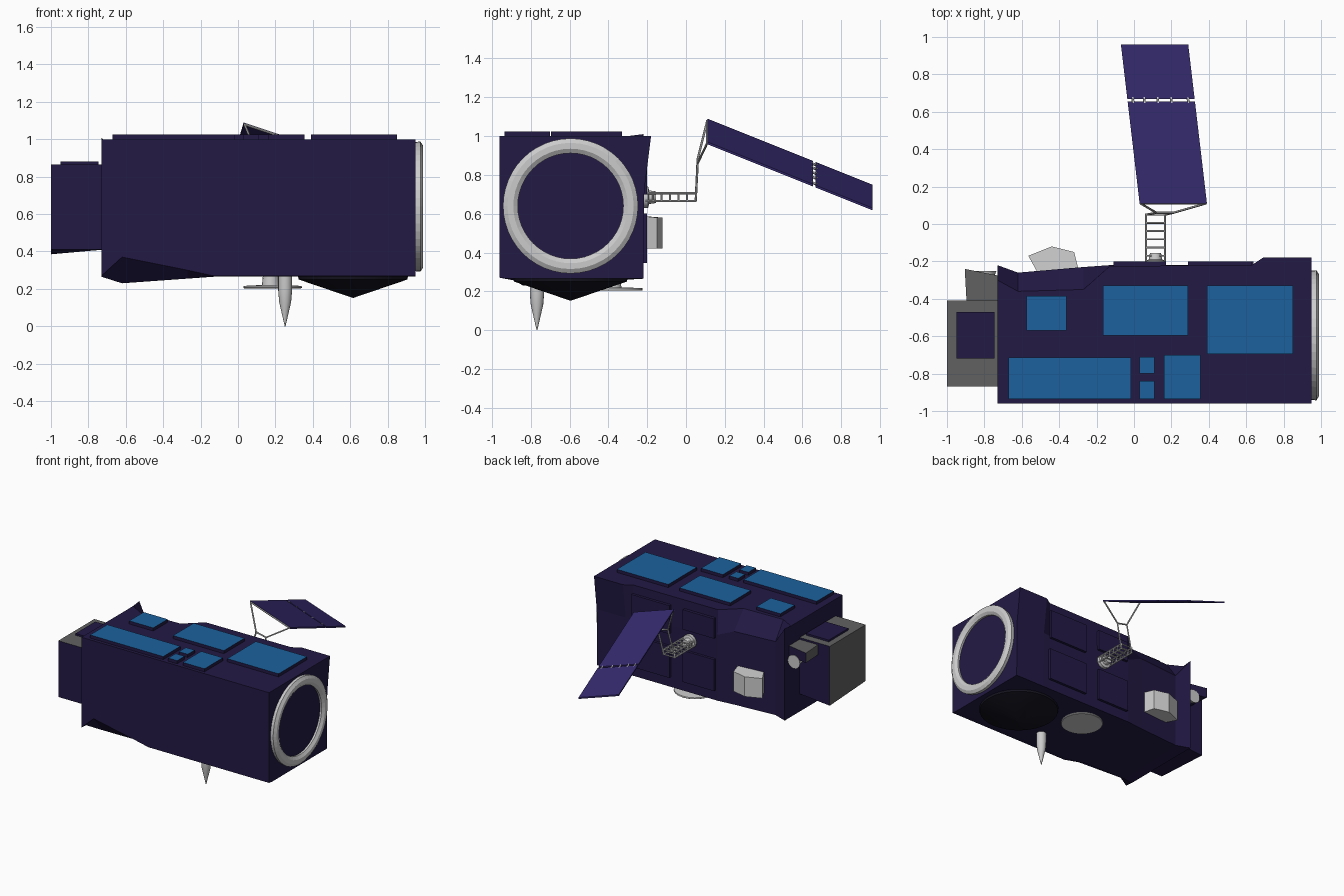
import bpy, bmesh, math
from mathutils import Vector

if "Cube" in bpy.data.objects:
    bpy.data.objects.remove(bpy.data.objects["Cube"])

def mat(name, r, g, b):
    m = bpy.data.materials.new(name)
    m.diffuse_color = (r, g, b, 1)
    m.use_nodes = True
    m.node_tree.nodes["Principled BSDF"].inputs["Base Color"].default_value = m.diffuse_color
    return m

HULL = mat("hull_purple", 0.017, 0.010, 0.060)
CELL = mat("cell_purple", 0.035, 0.023, 0.155)
BLUE = mat("panel_blue", 0.011, 0.120, 0.340)
DARK = mat("dark_grey", 0.12, 0.12, 0.12)
BLACK = mat("near_black", 0.008, 0.007, 0.014)

def make(name, verts, faces, material=None):
    me = bpy.data.meshes.new(name)
    me.from_pydata([tuple(v) for v in verts], [], faces)
    bm = bmesh.new()
    bm.from_mesh(me)
    bmesh.ops.recalc_face_normals(bm, faces=bm.faces)
    bm.to_mesh(me)
    bm.free()
    ob = bpy.data.objects.new(name, me)
    bpy.context.collection.objects.link(ob)
    if material:
        me.materials.append(material)
    return ob

def loft(name, rings, material=None):
    """Skin matching closed rings and cap both ends."""
    n = len(rings[0])
    faces = [tuple(range(n)), tuple(range((len(rings) - 1) * n, len(rings) * n))]
    for r in range(len(rings) - 1):
        for i in range(n):
            j = (i + 1) % n
            faces.append((r*n + i, r*n + j, r*n + n + j, r*n + n + i))
    return make(name, [v for ring in rings for v in ring], faces, material)

def box(name, x0, x1, y0, y1, z0, z1, material=None):
    return loft(name, [[(x0, y0, z), (x1, y0, z), (x1, y1, z), (x0, y1, z)] for z in (z0, z1)], material)

def paint(ob, material, test):
    """Give faces whose normal passes the test a second material."""
    ob.data.materials.append(material)
    for p in ob.data.polygons:
        if test(p.normal):
            p.material_index = len(ob.data.materials) - 1

def turned(name, centre, axis, profile, n, material=None, smooth=True):
    """Profile of (distance along axis, radius) turned about the axis."""
    axis = Vector(axis).normalized()
    u = axis.orthogonal().normalized()
    w = axis.cross(u)
    c = Vector(centre)
    ob = loft(name, [[c + axis*d + (u*math.cos(2*math.pi*i/n) + w*math.sin(2*math.pi*i/n))*r
                      for i in range(n)] for d, r in profile], material)
    if smooth:
        bpy.ops.object.select_all(action='DESELECT')
        ob.select_set(True)
        bpy.context.view_layer.objects.active = ob
        bpy.ops.object.shade_smooth_by_angle(angle=math.radians(35))
    return ob

def rod(name, a, b, r=0.006, n=6):
    a, b = Vector(a), Vector(b)
    return turned(name, a, b - a, [(0, r), ((b - a).length, r)], n, None, False)

# Hull: x, top back y, back shoulder (y, z), back bottom y, bottom front (y, z), front low z
stations = [
    (-0.73, -0.30, -0.22, 1.01, -0.22, -0.90, 0.265, 0.27),
    (-0.62, -0.36, -0.26, 0.86, -0.26, -0.84, 0.23, 0.37),
    (-0.27, -0.35, -0.23, 0.86, -0.235, -0.88, 0.255, 0.30),
    (-0.13, -0.225, -0.22, 0.80, -0.22, -0.92, 0.265, 0.27),
    (0.63, -0.22, -0.22, 0.72, -0.22, -0.92, 0.265, 0.27),
    (0.69, -0.18, -0.215, 0.72, -0.22, -0.92, 0.265, 0.27),
    (0.95, -0.18, -0.215, 0.72, -0.22, -0.92, 0.265, 0.27)]
loft("hull", [[(x, -0.96, 1.0), (x, tb, 1.0), (x, sy, sz), (x, bb, 0.265), (x, by, bz), (x, -0.96, fz)]
              for x, tb, sy, sz, bb, by, bz, fz in stations], HULL)

# Raised blue panels on the roof
for i, (x0, x1, y0, y1) in enumerate([
        (-0.575, -0.36, -0.57, -0.385), (-0.165, 0.29, -0.595, -0.33), (0.39, 0.85, -0.695, -0.33),
        (-0.67, -0.015, -0.935, -0.715), (0.03, 0.11, -0.80, -0.71), (0.03, 0.11, -0.935, -0.84),
        (0.16, 0.355, -0.935, -0.70)]):
    paint(box(f"roof_panel_{i+1}", x0, x1, y0, y1, 0.99, 1.025, HULL), BLUE, lambda n: n.z > 0.5)

# Raised panels on the back wall
for i, (x0, x1, z0, z1) in enumerate([(0.29, 0.63, 0.70, 0.93), (-0.11, 0.17, 0.77, 0.93),
                                      (0.29, 0.64, 0.345, 0.60), (-0.11, 0.17, 0.345, 0.60)]):
    box(f"back_panel_{i+1}", x0, x1, -0.23, -0.20, z0, z1, HULL)

# End ring and round hatch
ring_profile = [(0.945, 0.345), (0.975, 0.348), (0.99, 0.325), (0.99, 0.295), (0.975, 0.272), (0.945, 0.272)]
N = 48
verts = [(d, -0.595 + r*math.cos(2*math.pi*i/N), 0.64 + r*math.sin(2*math.pi*i/N))
         for d, r in ring_profile for i in range(N)]
make("end_ring", verts, [(r*N + i, r*N + (i+1) % N, ((r+1) % 6)*N + (i+1) % N, ((r+1) % 6)*N + i)
                         for r in range(6) for i in range(N)])
turned("end_hatch", (0, -0.595, 0.64), (1, 0, 0), [(0.94, 0.274), (0.96, 0.274)], N, HULL)

# Rear equipment box with grey top and end, and its lid
rear = loft("rear_box", [[(x, -0.87, 0.41), (x, -0.41, z), (x, -0.41, 0.865), (x, -0.87, 0.865)]
                         for x, z in ((-1.0, 0.385), (-0.72, 0.41))], HULL)
paint(rear, DARK, lambda n: n.z > 0.5 or n.x < -0.5)
box("rear_box_lid", -0.95, -0.745, -0.72, -0.47, 0.86, 0.88, HULL)

# Small side pod and thruster beside the rear box
pod = loft("side_pod", [[(-0.895, -0.42, z), (-0.72, -0.42, z), (-0.73, -0.275, z), (-0.905, -0.24, z)]
                        for z in (0.77, 0.85)], HULL)
paint(pod, DARK, lambda n: n.z > 0.5 or n.x < -0.5)
turned("side_thruster", (-0.79, -0.42, 0.745), (0, 1, 0), [(0, 0.03), (0.12, 0.035), (0.17, 0.055)], 16)

# Faceted sensor block on the back wall
outline = [(-0.51, -0.27), (-0.565, -0.17), (-0.44, -0.12), (-0.32, -0.15), (-0.295, -0.25)]
loft("sensor_block", [[(x, y, z + (0.01 if y < -0.2 and z > 0.5 else 0)) for x, y in outline]
                      for z in (0.42, 0.58)])

# Underside: shallow cone, spike and dish
turned("belly_cone", (0.615, -0.595, 0), (0, 0, 1), [(0.27, 0.295), (0.25, 0.29), (0.152, 0.002)], 32, BLACK)
turned("belly_spike", (0.252, -0.768, 0), (0, 0, 1),
       [(0.28, 0.037), (0.19, 0.037), (0.13, 0.032), (0.0, 0.002)], 16)
turned("dish", (0.185, -0.38, 0), (0, 0, 1), [(0.203, 0.152), (0.207, 0.157), (0.216, 0.155), (0.22, 0.08)], 32)
turned("dish_stem", (0.175, -0.38, 0), (0, 0, 1), [(0.21, 0.048), (0.27, 0.042)], 16)

# Truss arm with round base
turned("arm_base", (0.115, -0.22, 0.685), (0, 1, 0), [(0, 0.055), (0.025, 0.055), (0.03, 0.035), (0.065, 0.03)], 16)
corners = [(0.065, 0.665), (0.165, 0.665), (0.165, 0.705), (0.065, 0.705)]
for i, (x, z) in enumerate(corners):
    rod(f"arm_rail_{i+1}", (x, -0.21, z), (x, 0.055, z))
    x2, z2 = corners[(i + 1) % 4]
    for k in range(6):
        y = -0.17 + k*0.044
        rod(f"arm_rung_{i+1}_{k+1}", (x, y, z), (x2, y, z2), 0.005)

# Fork that carries the solar wing
fork_l, fork_r = (0.12, 0.06, 0.88), (0.21, 0.06, 0.86)
rod("fork_post_left", (0.065, 0.05, 0.665), fork_l)
rod("fork_post_right", (0.165, 0.05, 0.665), fork_r)
rod("fork_bridge", fork_l, fork_r)
rod("fork_tine_left", fork_l, (0.035, 0.11, 1.08))
rod("fork_tine_right", fork_r, (0.385, 0.11, 0.965))
rod("wing_edge_bar", (0.035, 0.11, 1.08), (0.385, 0.11, 0.965))

# Two-leaf solar wing, tilted sideways and sloping down away from the hull
def wing_point(s, y, dz=0):
    t = (y - 0.11) / 0.85
    return Vector((0.03 - 0.10*t + 0.36*s, y, 1.09 - 0.34*t - 0.12*s + dz))

for i, (y0, y1) in enumerate([(0.11, 0.655), (0.667, 0.96)]):
    leaf = loft(f"solar_leaf_{i+1}", [[wing_point(s, y, dz) for s, y in ((0, y0), (1, y0), (1, y1), (0, y1))]
                                      for dz in (-0.012, 0)], CELL)
for i, s in enumerate((0.08, 0.25, 0.45, 0.65, 0.9)):
    rod(f"wing_hinge_{i+1}", wing_point(s, 0.645, -0.006), wing_point(s, 0.677, -0.006), 0.007)
